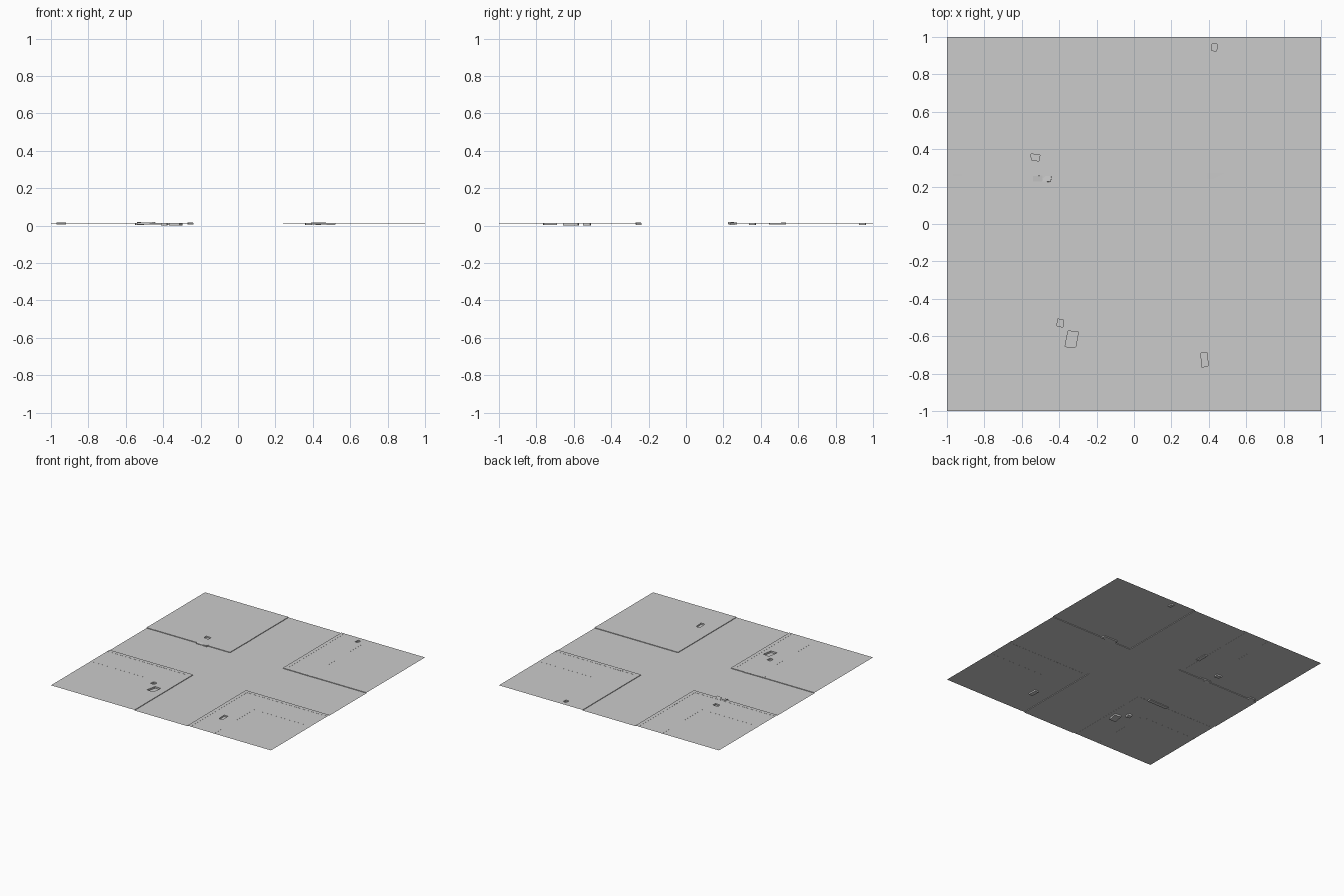
import bpy, bmesh
from mathutils import Vector, Euler
from mathutils.geometry import tessellate_polygon

if "Cube" in bpy.data.objects:
    bpy.data.objects.remove(bpy.data.objects["Cube"])

ROAD, TOP, LOT = 0.010, 0.015, 0.0138   # surface heights
A, B, C = 0.24, 0.27, 0.485             # curb face, curb back, lot edge


def face(bm, pts, facing):
    """Add one face whose normal points along 'facing'."""
    f = bm.faces.new([bm.verts.new(p) for p in pts])
    f.normal_update()
    if f.normal.dot(Vector(facing)) < 0:
        f.normal_flip()


def flat(bm, outline, z, holes=()):
    """Horizontal polygon with optional holes."""
    loops = [[Vector((x, y, z)) for x, y in l] for l in (outline, *holes)]
    pts = [p for l in loops for p in l]
    for tri in tessellate_polygon(loops):
        face(bm, [pts[i] for i in tri], (0, 0, 1))


def walls(bm, path, z0, z1, facing_of):
    for p, q in zip(path, path[1:]):
        face(bm, [(*p, z0), (*q, z0), (*q, z1), (*p, z1)], facing_of(p, q))


def finish(name, bm):
    bmesh.ops.remove_doubles(bm, verts=bm.verts, dist=0.0002)
    me = bpy.data.meshes.new(name)
    bm.to_mesh(me)
    bm.free()
    ob = bpy.data.objects.new(name, me)
    bpy.context.collection.objects.link(ob)
    return ob


def ell(sx, sy, a, b):
    """L-shaped strip between offsets a and b in one quadrant."""
    pts = [(a, 1), (a, a), (1, a), (1, b), (b, b), (b, 1)]
    return [(x * sx, y * sy) for x, y in pts]


# Crossing roads
bm = bmesh.new()
flat(bm, [(-1, -A), (-A, -A), (-A, -1), (A, -1), (A, -A), (1, -A),
          (1, A), (A, A), (A, 1), (-A, 1), (-A, A), (-1, A)], ROAD)
finish("road", bm)

# Sunken paving slabs, per corner
pits = {
    (-1, -1): [[(-.353, -.572), (-.297, -.577), (-.312, -.658), (-.369, -.656)],
               [(-.408, -.508), (-.377, -.513), (-.38, -.551), (-.412, -.546)]],
    (1, -1): [[(.358, -.69), (.392, -.69), (.396, -.76), (.362, -.765)]],
    (-1, 1): [[(-.551, .374), (-.503, .37), (-.507, .337), (-.548, .341)]],
    (1, 1): [[(.417, .963), (.444, .961), (.442, .925), (.415, .927)]],
}

for (sx, sy), holes in pits.items():
    side = ("right" if sx > 0 else "left") + ("_back" if sy > 0 else "_front")
    # Curb strip with its road-side face
    bm = bmesh.new()
    out = lambda p, q: (-sx, 0, 0) if abs(p[0] - q[0]) < 1e-6 else (0, -sy, 0)
    inner = lambda r: [(r * sx, sy), (r * sx, r * sy), (sx, r * sy)]
    flat(bm, ell(sx, sy, A, B), TOP)
    walls(bm, inner(A), ROAD, TOP, out)
    walls(bm, inner(B), TOP - 0.0008, TOP, lambda p, q: -Vector(out(p, q)))
    finish("curb_" + side, bm)

    # Sidewalk with sunken slabs
    bm = bmesh.new()
    zs = TOP - 0.0008
    flat(bm, ell(sx, sy, B, C), zs, holes)
    for i, h in enumerate(holes):
        mid = sum((Vector(p) for p in h), Vector((0, 0))) / len(h)
        floor = 0.0 if sx < 0 and sy < 0 else 0.003
        flat(bm, h, floor)
        walls(bm, h + h[:1], floor, zs,
              lambda p, q: (mid - (Vector(p) + Vector(q)) / 2).to_3d())
    finish("sidewalk_" + side, bm)

    # Inner lot
    bm = bmesh.new()
    flat(bm, [(C * sx, C * sy), (sx, C * sy), (sx, sy), (C * sx, sy)], LOT)
    walls(bm, inner(C), LOT, zs, lambda p, q: -Vector(out(p, q)))
    finish("lot_" + side, bm)

# Loose curb stones: centre, size, small tilt
stones = [
    ((-.515, .243, .012), (.05, .03, .009), (.08, .06, .04)),
    ((-.465, .241, .012), (.045, .03, .009), (-.06, -.07, -.03)),
    ((.455, .256, .010), (.13, .034, .010), (.02, .01, 0)),
    ((-.945, .254, .010), (.05, .03, .010), (.02, 0, 0)),
    ((-.45, -.254, .010), (.18, .03, .010), (0, .008, .02)),
    ((-.254, .49, .010), (.03, .09, .010), (.01, 0, .02)),
]
for i, (loc, size, rot) in enumerate(stones):
    bm = bmesh.new()
    bmesh.ops.create_cube(bm, size=1)
    bmesh.ops.scale(bm, vec=size, verts=bm.verts)
    ob = finish(f"loose_curb_stone_{i + 1}", bm)
    ob.location, ob.rotation_euler = loc, Euler(rot)
